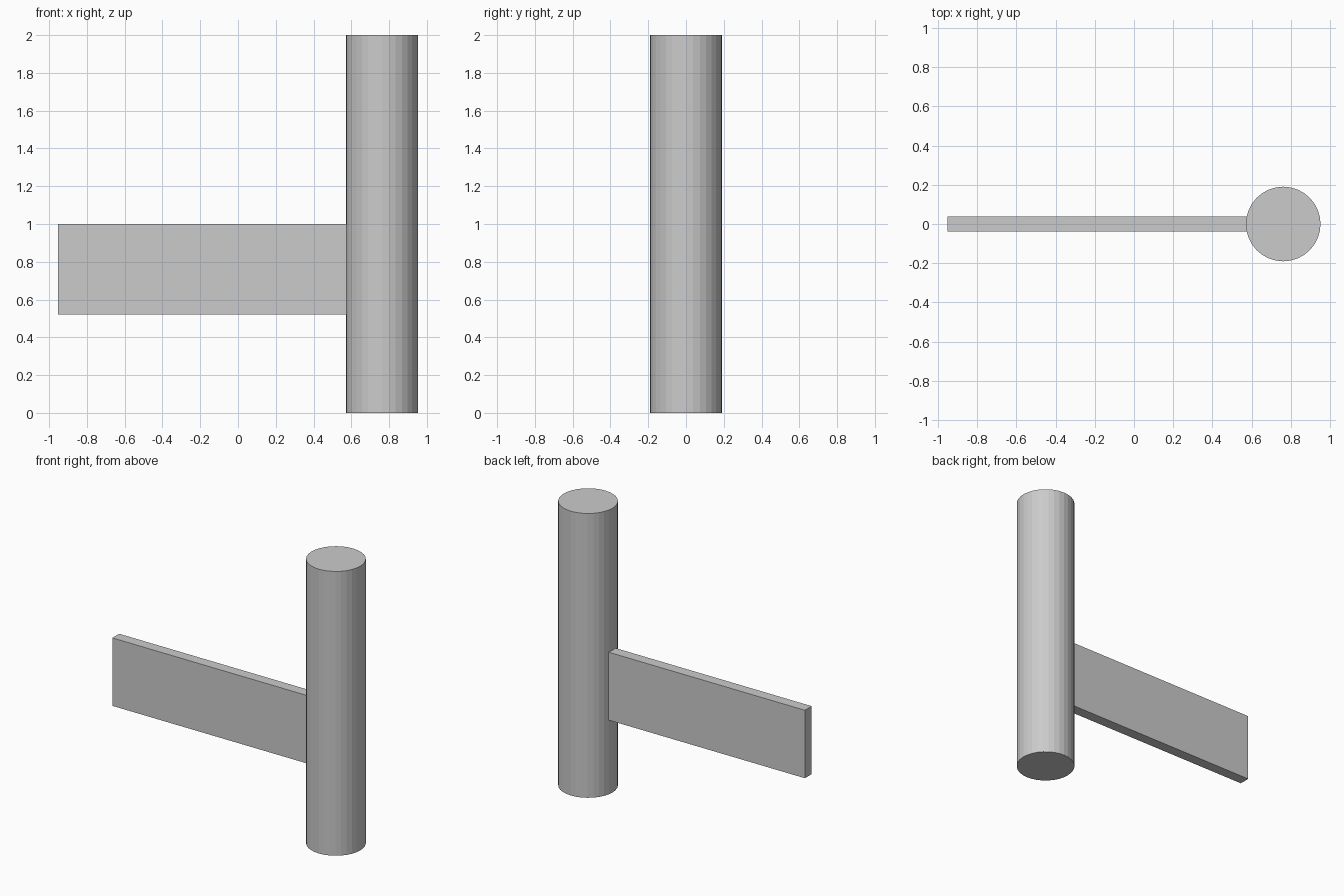
import bpy

if "Cube" in bpy.data.objects:
    bpy.data.objects.remove(bpy.data.objects["Cube"])

# Upright round post
bpy.ops.mesh.primitive_cylinder_add(vertices=32, radius=0.1905, depth=2.0,
                                    location=(0.762, 0, 1.0))
bpy.context.object.name = "post"

# Flat side arm, its end seated just inside the post's surface
x0, x1 = -0.952, 0.576
z0, z1 = 0.522, 1.0
bpy.ops.mesh.primitive_cube_add(size=1, location=((x0 + x1) / 2, 0, (z0 + z1) / 2))
arm = bpy.context.object
arm.name = "side_arm"
arm.scale = (x1 - x0, 0.076, z1 - z0)
bpy.ops.object.transform_apply(location=False, rotation=False, scale=True)
